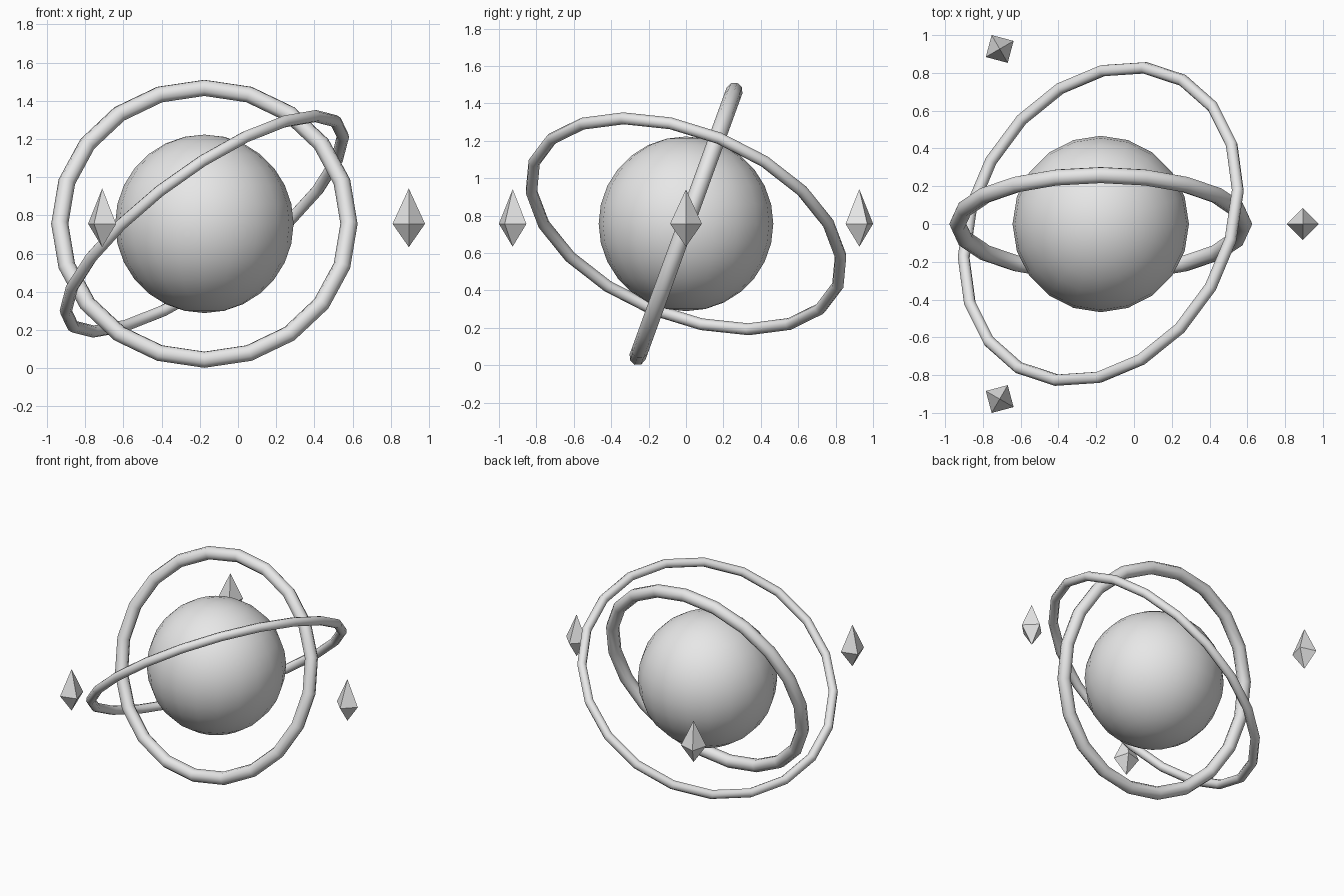
import bpy, bmesh, math
from mathutils import Matrix, Vector

if "Cube" in bpy.data.objects:
    bpy.data.objects.remove(bpy.data.objects["Cube"])

CENTRE = Vector((-0.176, 0, 0.756))

grey = bpy.data.materials.new("light grey")
grey.diffuse_color = (0.8, 0.8, 0.8, 1)
grey.use_nodes = True
grey.node_tree.nodes["Principled BSDF"].inputs["Base Color"].default_value = grey.diffuse_color


def finish(bm, name, matrix, smooth):
    bmesh.ops.recalc_face_normals(bm, faces=bm.faces[:])
    for f in bm.faces:
        f.smooth = smooth
    me = bpy.data.meshes.new(name)
    bm.to_mesh(me)
    bm.free()
    me.materials.append(grey)
    ob = bpy.data.objects.new(name, me)
    ob.matrix_world = matrix
    bpy.context.collection.objects.link(ob)
    return ob


def ring(name, major, minor, rotation, segs=20, sides=8):
    bm = bmesh.new()
    loops = []
    for i in range(segs):
        a = math.tau * i / segs
        loop = []
        for j in range(sides):
            b = math.tau * j / sides
            r = major + minor * math.cos(b)
            loop.append(bm.verts.new((r * math.cos(a), r * math.sin(a), minor * math.sin(b))))
        loops.append(loop)
    for i in range(segs):
        p, q = loops[i], loops[(i + 1) % segs]
        for j in range(sides):
            k = (j + 1) % sides
            bm.faces.new((p[j], q[j], q[k], p[k]))
    finish(bm, name, Matrix.Translation(CENTRE) @ rotation, True)


def rot(deg, axis):
    return Matrix.Rotation(math.radians(deg), 4, axis)


# central orb
bm = bmesh.new()
bmesh.ops.create_uvsphere(bm, u_segments=20, v_segments=14, radius=0.467)
finish(bm, "orb", Matrix.Translation(CENTRE), True)

# two tilted rings around the orb
ring("inner_ring", 0.757, 0.045, rot(70, 'X'))
ring("outer_ring", 0.876, 0.032, rot(-36.2, 'Y') @ rot(-18.5, 'X') @ rot(12.3, 'Z'))

# three floating crystals, 120 degrees apart
for n in range(3):
    bm = bmesh.new()
    waist = [bm.verts.new((0.085 * math.cos(k * math.pi / 2),
                           0.085 * math.sin(k * math.pi / 2), 0)) for k in range(4)]
    top = bm.verts.new((0, 0, 0.185))
    bottom = bm.verts.new((0, 0, -0.122))
    for k in range(4):
        a, b = waist[k], waist[(k + 1) % 4]
        bm.faces.new((a, b, top))
        bm.faces.new((b, a, bottom))
    finish(bm, f"crystal_{n + 1}",
           Matrix.Translation(CENTRE) @ rot(120 * n, 'Z') @ Matrix.Translation((1.07, 0, 0)), False)
